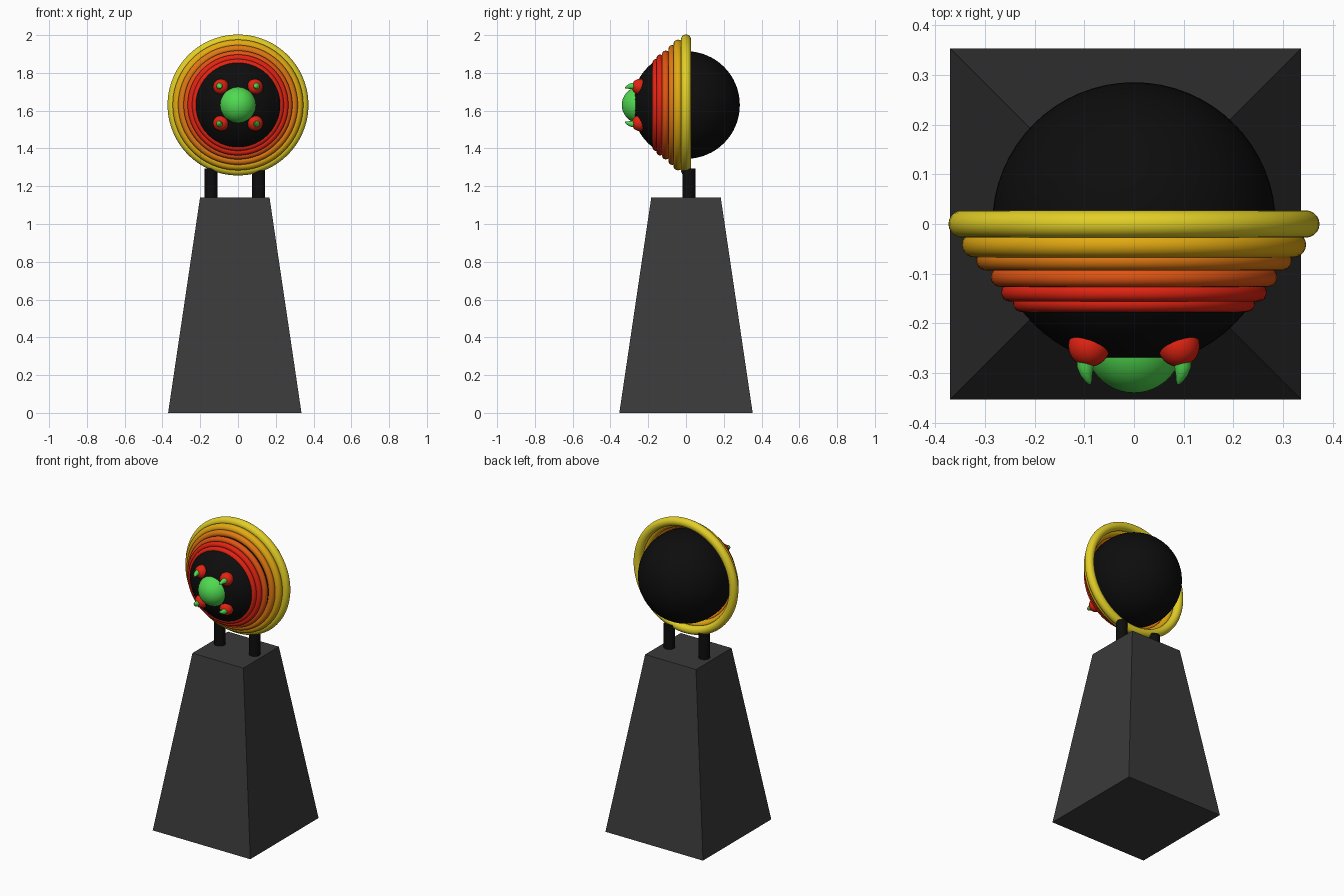
import bpy, bmesh, math
from mathutils import Vector

if "Cube" in bpy.data.objects:
    bpy.data.objects.remove(bpy.data.objects["Cube"])


def material(name, rgb):
    m = bpy.data.materials.new(name)
    m.diffuse_color = (*rgb, 1)
    m.use_nodes = True
    m.node_tree.nodes["Principled BSDF"].inputs["Base Color"].default_value = m.diffuse_color
    return m


BLACK = material("black", (0.004, 0.004, 0.004))
GREY = material("dark grey", (0.042, 0.042, 0.042))
YELLOW = material("yellow", (0.76, 0.62, 0.02))
AMBER = material("amber", (0.76, 0.40, 0.006))
ORANGE = material("orange", (0.74, 0.19, 0.006))
RED_ORANGE = material("red orange", (0.74, 0.09, 0.006))
RED = material("red", (0.76, 0.017, 0.006))
GREEN = material("green", (0.08, 0.70, 0.08))

CZ = 1.63      # height of the ball centre
PX = -0.017    # pedestal axis in x


def finish(obj, name, mat, smooth=True):
    obj.name = name
    obj.data.materials.append(mat)
    if smooth:
        bpy.ops.object.shade_smooth_by_angle(angle=math.radians(40))
    return obj


def ball(name, mat, loc, r, seg=48):
    bpy.ops.mesh.primitive_uv_sphere_add(segments=seg, ring_count=seg // 2, radius=r, location=loc)
    return finish(bpy.context.object, name, mat)


def loft(name, mat, sections, seg=20):
    """Tube along -y through (x, y, z, radius) sections, closed at both ends."""
    bm = bmesh.new()
    loops = []
    for x, y, z, r in sections:
        loops.append([bm.verts.new((x + r * math.cos(a), y, z + r * math.sin(a)))
                      for a in (2 * math.pi * i / seg for i in range(seg))])
    for a, b in zip(loops, loops[1:]):
        for i in range(seg):
            j = (i + 1) % seg
            bm.faces.new((a[i], a[j], b[j], b[i]))
    bm.faces.new(loops[0])
    bm.faces.new(loops[-1])
    bmesh.ops.recalc_face_normals(bm, faces=bm.faces)
    me = bpy.data.meshes.new(name)
    bm.to_mesh(me)
    bm.free()
    obj = bpy.data.objects.new(name, me)
    bpy.context.collection.objects.link(obj)
    bpy.ops.object.select_all(action='DESELECT')
    obj.select_set(True)
    bpy.context.view_layer.objects.active = obj
    return finish(obj, name, mat)


# Tapered square pedestal
bpy.ops.mesh.primitive_cube_add(size=1, location=(PX, 0, 0.57))
ped = bpy.context.object
for v in ped.data.vertices:
    half = 0.184 if v.co.z > 0 else 0.353
    v.co = Vector((math.copysign(half, v.co.x), math.copysign(half, v.co.y),
                   math.copysign(0.57, v.co.z)))
finish(ped, "pedestal", GREY, smooth=False)

# Two support posts
for side, label in ((-1, "left"), (1, "right")):
    bpy.ops.mesh.primitive_cylinder_add(vertices=32, radius=0.034, depth=0.155,
                                        location=(PX + side * 0.126, 0.016, 1.2175))
    finish(bpy.context.object, label + "_post", BLACK)

# Central ball
ball("ball", BLACK, (0, 0, CZ), 0.285, 64)

# Stacked rings: centre y, outer radius, tube radius
rings = ((0.0, 0.373, 0.0275, YELLOW), (-0.042, 0.346, 0.025, AMBER),
         (-0.073, 0.317, 0.0205, ORANGE), (-0.107, 0.288, 0.0195, RED_ORANGE),
         (-0.138, 0.267, 0.018, RED), (-0.159, 0.243, 0.018, RED))
for i, (y, outer, tube, mat) in enumerate(rings):
    bpy.ops.mesh.primitive_torus_add(major_radius=outer - tube, minor_radius=tube,
                                     major_segments=96, minor_segments=20,
                                     location=(0, y, CZ), rotation=(math.pi / 2, 0, 0))
    finish(bpy.context.object, f"ring_{i + 1}", mat)

# Green nose dome, then four red knobs each with a curved green horn
ball("centre_dome", GREEN, (0, -0.242, CZ), 0.098)
for sx in (-1, 1):
    for sz in (-1, 1):
        tag = ("upper_" if sz > 0 else "lower_") + ("left" if sx < 0 else "right")
        ball("knob_" + tag, RED, (sx * 0.090, -0.245, CZ + sz * 0.096), 0.042, 32)
        path = ((0.098, -0.268, 0.018), (0.098, -0.288, 0.0165),
                (0.096, -0.304, 0.012), (0.092, -0.316, 0.007), (0.089, -0.323, 0.002))
        loft("horn_" + tag, GREEN,
             [(sx * x, y, CZ + sz * (x + 0.002), r) for x, y, r in path])
